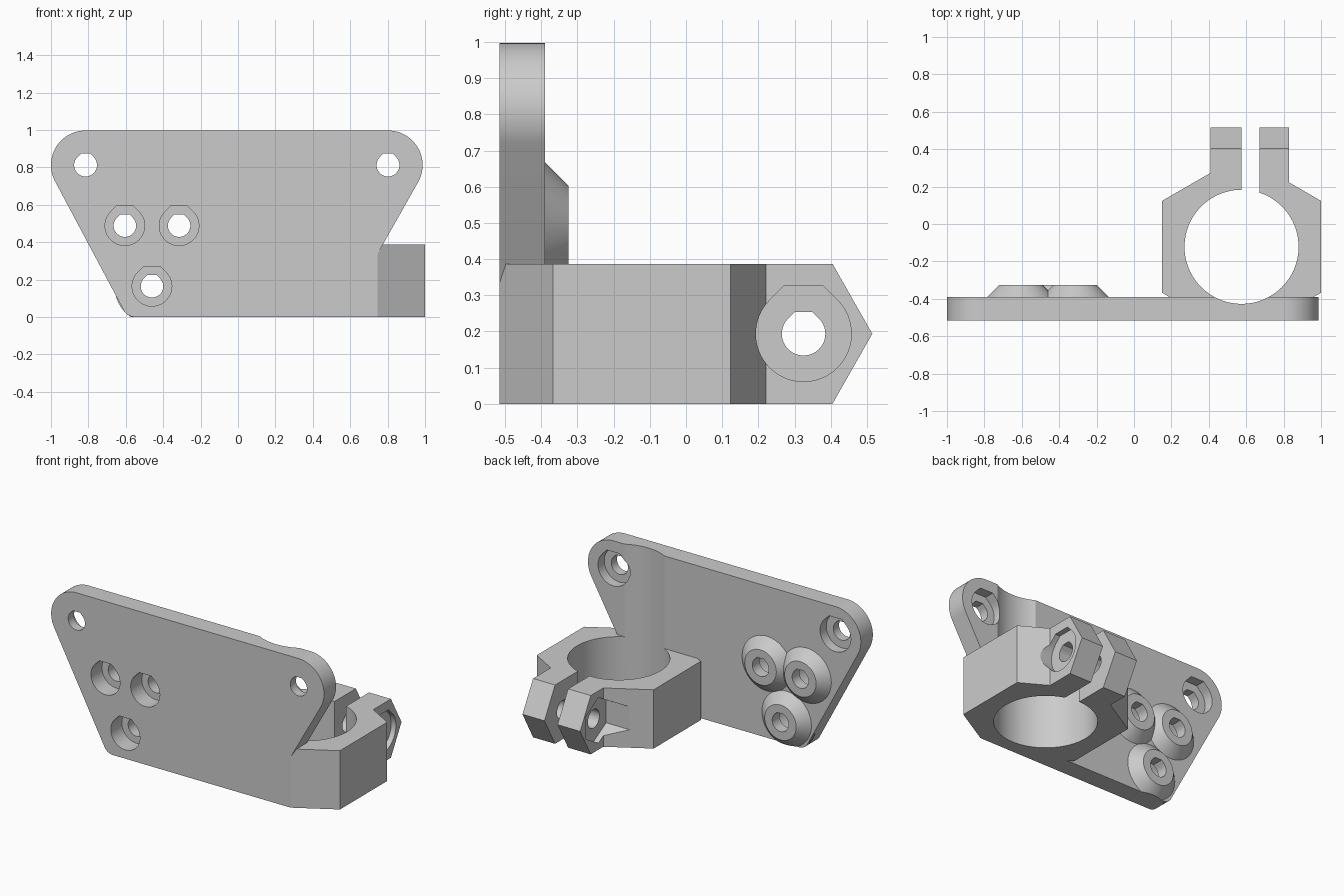
import bpy, bmesh, math
from mathutils import Vector
from mathutils.geometry import convex_hull_2d

cube = bpy.data.objects.get("Cube")
if cube:
    bpy.data.objects.remove(cube, do_unlink=True)

grey = bpy.data.materials.new("light_grey")
grey.use_nodes = True
COLOUR = (0.6, 0.6, 0.6, 1)
grey.diffuse_color = COLOUR
grey.node_tree.nodes["Principled BSDF"].inputs["Base Color"].default_value = COLOUR


def circle(u, v, r, n=64):
    return [(u + r * math.cos(math.tau * i / n), v + r * math.sin(math.tau * i / n)) for i in range(n)]


def flat_top_hole(u, v, r):
    """Round hole whose top ends in two slopes and a flat."""
    arc = [math.radians(135 + 270 * i / 48) for i in range(49)]
    tip = r * math.tan(math.pi / 8)
    return [(u + r * math.cos(a), v + r * math.sin(a)) for a in arc] + [(u + tip, v + r), (u - tip, v + r)]


def prism(name, axis, lo, hi, profile, end_profile=None):
    """Extrude a profile along an axis, optionally to a different end profile."""
    place = {"x": lambda p, w: (w, p[0], p[1]),
             "y": lambda p, w: (p[0], w, p[1]),
             "z": lambda p, w: (p[0], p[1], w)}[axis]
    bm = bmesh.new()
    a = [bm.verts.new(place(p, lo)) for p in profile]
    b = [bm.verts.new(place(p, hi)) for p in end_profile or profile]
    bm.faces.new(a[::-1])
    bm.faces.new(b)
    for i in range(len(a)):
        j = (i + 1) % len(a)
        bm.faces.new((a[i], a[j], b[j], b[i]))
    bm.normal_update()
    if bm.calc_volume(signed=True) < 0:
        bmesh.ops.reverse_faces(bm, faces=bm.faces[:])
    mesh = bpy.data.meshes.new(name)
    bm.to_mesh(mesh)
    bm.free()
    mesh.materials.append(grey)
    obj = bpy.data.objects.new(name, mesh)
    bpy.context.collection.objects.link(obj)
    return obj


def combine(target, tool, operation):
    mod = target.modifiers.new(operation, "BOOLEAN")
    mod.operation, mod.solver, mod.object = operation, "EXACT", tool
    bpy.context.view_layer.objects.active = target
    bpy.ops.object.modifier_apply(modifier=mod.name)
    bpy.data.objects.remove(tool, do_unlink=True)


FRONT, BACK, HEIGHT = -0.515, -0.39, 0.387
MOUNTS = [(-0.815, 0.812), (0.802, 0.812)]
SCREWS = [(-0.605, 0.488), (-0.315, 0.488), (-0.46, 0.164)]

# Plate: tapered outline wrapped round four corner circles
dots = [p for x, z in MOUNTS for p in circle(x, z, 0.185, 96)]
dots += [p for x in (-0.55, 0.515) for p in circle(x, 0.07, 0.07)]
outline = [dots[i] for i in convex_hull_2d([Vector(p) for p in dots])]
bracket = prism("clamp_bracket", "y", FRONT, BACK, outline)

# Conical screw bosses on the back, trimmed level with the base
for x, z in SCREWS:
    boss = prism("boss", "y", BACK - 0.02, -0.325, circle(x, z, 0.2), circle(x, z, 0.115))
    trim = prism("base_trim", "z", -0.5, 0, [(-2, -2), (2, -2), (2, 2), (-2, 2)])
    combine(boss, trim, "DIFFERENCE")
    combine(bracket, boss, "UNION")

# Hexagonal clamp body, cut flush with the plate front
cx, cy, R = 0.575, -0.122, 0.491
a = R * math.cos(math.pi / 6)
w = (R + FRONT - cy) * math.sqrt(3)
body = [(cx, cy + R), (cx - a, cy + R / 2), (cx - a, cy - R / 2), (cx - w, FRONT),
        (cx + w, FRONT), (cx + a, cy - R / 2), (cx + a, cy + R / 2)]
clamp = prism("clamp_body", "z", 0, HEIGHT, body)

# Clamp ears with pointed ends, split by a slot
ear = [(0, 0), (0.405, 0), (0.515, HEIGHT / 2), (0.405, HEIGHT), (0, HEIGHT)]
combine(clamp, prism("clamp_ears", "x", 0.41, 0.83, ear), "UNION")
slot = [(0.575, cy), (0.67, cy), (0.67, 0.7), (0.575, 0.7)]
combine(clamp, prism("slot", "z", -0.2, 0.6, slot), "DIFFERENCE")

# Clamp bolt: through hole, head recess and nut trap
by, bz = 0.325, HEIGHT / 2
nut = circle(by, bz, 0.15, 6)
turned_nut = [(by + v - bz, bz + u - by) for u, v in nut]
for tool in (prism("bolt_hole", "x", 0.2, 1.2, flat_top_hole(by, bz, 0.06)),
             prism("head_recess", "x", 0.795, 1.2, flat_top_hole(by, bz, 0.132)),
             prism("nut_trap", "x", 0.1, 0.445, turned_nut)):
    combine(clamp, tool, "DIFFERENCE")

# Join clamp and plate, then bore the rod hole through both
combine(bracket, clamp, "UNION")
combine(bracket, prism("bore", "z", -0.2, 1.2, circle(cx, cy, 0.305, 96)), "DIFFERENCE")

# Corner mounting holes, recessed from the back
cutters = []
for x, z in MOUNTS:
    cutters.append(prism("mount_hole", "y", -0.7, -0.3, flat_top_hole(x, z, 0.061)))
    cutters.append(prism("mount_recess", "y", -0.455, -0.3, flat_top_hole(x, z, 0.112)))

# Screw holes with head recesses on the front
for x, z in SCREWS:
    cutters.append(prism("screw_hole", "y", -0.7, -0.2, flat_top_hole(x, z, 0.06)))
    cutters.append(prism("screw_recess", "y", -0.7, -0.4, flat_top_hole(x, z, 0.106)))
for c in cutters:
    combine(bracket, c, "DIFFERENCE")

# Smooth the round surfaces, keep edges sharp
bpy.ops.object.select_all(action="DESELECT")
bracket.select_set(True)
bpy.context.view_layer.objects.active = bracket
bpy.ops.object.shade_smooth_by_angle(angle=math.radians(20))
